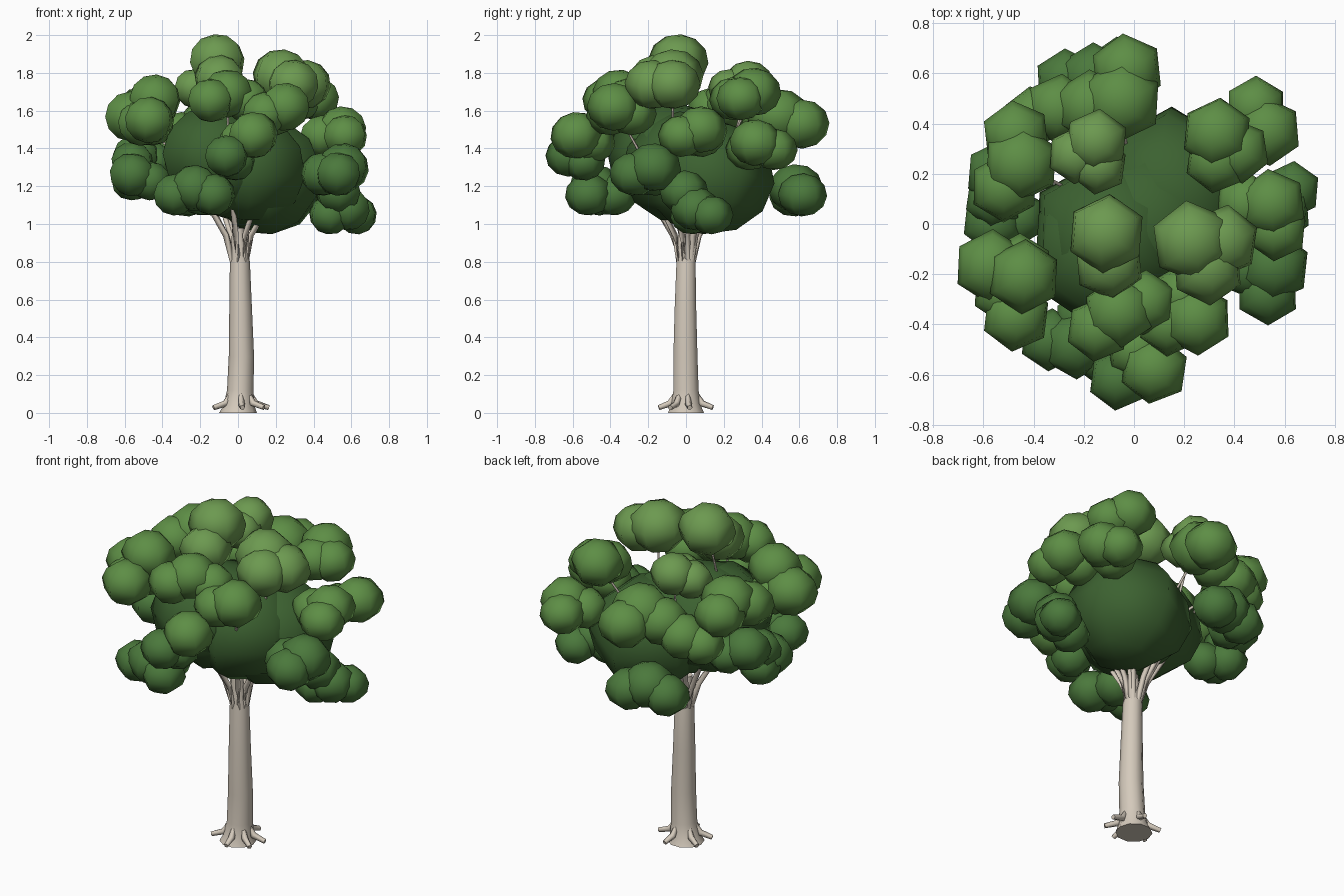
import bpy, bmesh, math, random
from mathutils import Vector, Matrix

if "Cube" in bpy.data.objects:
    bpy.data.objects.remove(bpy.data.objects["Cube"])

random.seed(4)


def material(name, rgb):
    m = bpy.data.materials.new(name)
    m.diffuse_color = (*rgb, 1)
    m.use_nodes = True
    m.node_tree.nodes["Principled BSDF"].inputs["Base Color"].default_value = m.diffuse_color
    return m


BARK = material("bark", (0.66, 0.59, 0.50))
CORE = material("inner_leaves", (0.045, 0.12, 0.03))
LOW = material("low_leaves", (0.07, 0.19, 0.045))
MID = material("mid_leaves", (0.11, 0.27, 0.06))
TOP = material("top_leaves", (0.15, 0.32, 0.08))


def finish(name, bm, mat):
    me = bpy.data.meshes.new(name)
    bmesh.ops.recalc_face_normals(bm, faces=bm.faces)
    for f in bm.faces:
        f.smooth = len(f.verts) <= 4
    bm.to_mesh(me)
    bm.free()
    me.materials.append(mat)
    ob = bpy.data.objects.new(name, me)
    bpy.context.collection.objects.link(ob)
    return ob


def tube(bm, points, radii, sides):
    """Tapered tube through points, with capped ends."""
    pts = [Vector(p) for p in points]
    rings = []
    for i, (p, r) in enumerate(zip(pts, radii)):
        d = pts[min(i + 1, len(pts) - 1)] - pts[max(i - 1, 0)]
        if abs(d.z) > 0.95 * d.length:
            d = Vector((0, 0, 1))
        q = d.to_track_quat('Z', 'Y')
        rings.append([bm.verts.new(p + q @ Vector((r * math.cos(a), r * math.sin(a), 0)))
                      for a in (2 * math.pi * k / sides for k in range(sides))])
    for a, b in zip(rings, rings[1:]):
        for k in range(sides):
            n = (k + 1) % sides
            bm.faces.new((a[k], a[n], b[n], b[k]))
    bm.faces.new(rings[0][::-1])
    bm.faces.new(rings[-1])


def ball(bm, c, r, squash=0.88, tilt=0.15):
    """Six-sided leaf ball, slightly tilted."""
    m = Matrix.Translation(c)
    for axis in 'XYZ':
        m = m @ Matrix.Rotation(random.uniform(-tilt, tilt), 4, axis)
    m = m @ Matrix.Diagonal((1, 1, squash, 1))
    bmesh.ops.create_uvsphere(bm, u_segments=6, v_segments=6, radius=r, matrix=m)


# Trunk
bm = bmesh.new()
tube(bm, [(0, 0, 0), (0.005, 0, 0.04), (0.012, 0, 0.12), (0.018, -0.003, 0.3),
          (0.014, -0.003, 0.55), (0.01, 0, 0.8), (0.0, -0.01, 0.98)],
     [0.1, 0.082, 0.07, 0.067, 0.06, 0.053, 0.03], 10)
finish("trunk", bm, BARK)

# Roots
bm = bmesh.new()
for deg in (8, 78, 150, 205, 275, 325):
    c, s = math.cos(math.radians(deg)), math.sin(math.radians(deg))
    tube(bm, [(0.05 * c + 0.01, 0.05 * s, 0.11), (0.085 * c + 0.01, 0.085 * s, 0.05),
              (0.155 * c + 0.01, 0.145 * s, 0.028)], [0.012, 0.019, 0.014], 5)
finish("roots", bm, BARK)

# Dark inner foliage
bm = bmesh.new()
ball(bm, (-0.09, -0.05, 1.34), 0.34)
ball(bm, (0.14, 0.12, 1.25), 0.35)
ball(bm, (0.05, 0.0, 1.3), 0.34)
ball(bm, (-0.13, -0.12, 1.36), 0.3)
finish("inner_foliage", bm, CORE)

# Leaf clusters: centre, radius, directions of the smaller side balls
clusters = [
    ((-0.11, -0.04, 1.865), 0.16, (-85,)),
    ((-0.05, 0.49, 1.57), 0.165, (80, 190)),
    ((-0.30, 0.46, 1.47), 0.14, (200,)),
    ((-0.45, 0.24, 1.64), 0.155, (100, 235)),
    ((-0.15, 0.33, 1.75), 0.13, (-85, -145)),
    ((-0.57, -0.17, 1.57), 0.15, (0, -60)),
    ((-0.44, -0.21, 1.66), 0.15, ()),
    ((-0.47, -0.37, 1.55), 0.14, ()),
    ((-0.06, -0.35, 1.69), 0.145, (20, 220)),
    ((0.23, -0.07, 1.78), 0.165, (0, -60)),
    ((0.25, -0.38, 1.62), 0.145, (190, 120)),
    ((0.08, -0.58, 1.47), 0.14, (130,)),
    ((-0.06, -0.62, 1.36), 0.125, (60,)),
    ((0.33, 0.36, 1.70), 0.145, (-90, -40)),
    ((0.53, 0.37, 1.43), 0.14, (115, 200)),
    ((0.55, 0.08, 1.50), 0.14, (180, -80)),
    ((0.56, -0.17, 1.30), 0.145, (-105, 180)),
    ((0.58, 0.05, 1.08), 0.13, (60, 190)),
    ((0.53, -0.01, 1.17), 0.13, ()),
    ((-0.23, -0.48, 1.19), 0.14, (170, -20, 70)),
    ((-0.56, 0.01, 1.26), 0.13, (90, 10)),
    ((-0.54, 0.20, 1.36), 0.135, (-100, 30)),
    ((-0.16, 0.58, 1.19), 0.145, (185, 20)),
]
branches = bmesh.new()
for i, (c, r, sides) in enumerate(clusters, 1):
    bm = bmesh.new()
    c = Vector(c)
    ball(bm, c, r)
    for deg in sides:
        a = math.radians(deg)
        drop = -0.6 if i == 1 else -0.25
        ball(bm, c + Vector((0.75 * math.cos(a), 0.75 * math.sin(a), drop)) * r, r * 0.9)
    mat = TOP if c.z > 1.72 else MID if c.z > 1.4 else LOW
    finish(f"leaf_cluster_{i}", bm, mat)

    # Branch from the trunk top, through the inner foliage, to this cluster
    if c.z > 1.4 and i not in (7, 8, 12):
        d = Vector((c.x, c.y, 0)).normalized()
        tube(branches, [d * 0.035 + Vector((0.008, 0, 0.8)),
                        d * 0.07 + Vector((0, 0, 0.94)),
                        d * 0.16 + Vector((0, 0, 1.09)),
                        d * 0.24 + Vector((0, 0, 1.3)), c],
             [0.018, 0.016, 0.014, 0.009, 0.005], 5)
finish("branches", branches, BARK)
